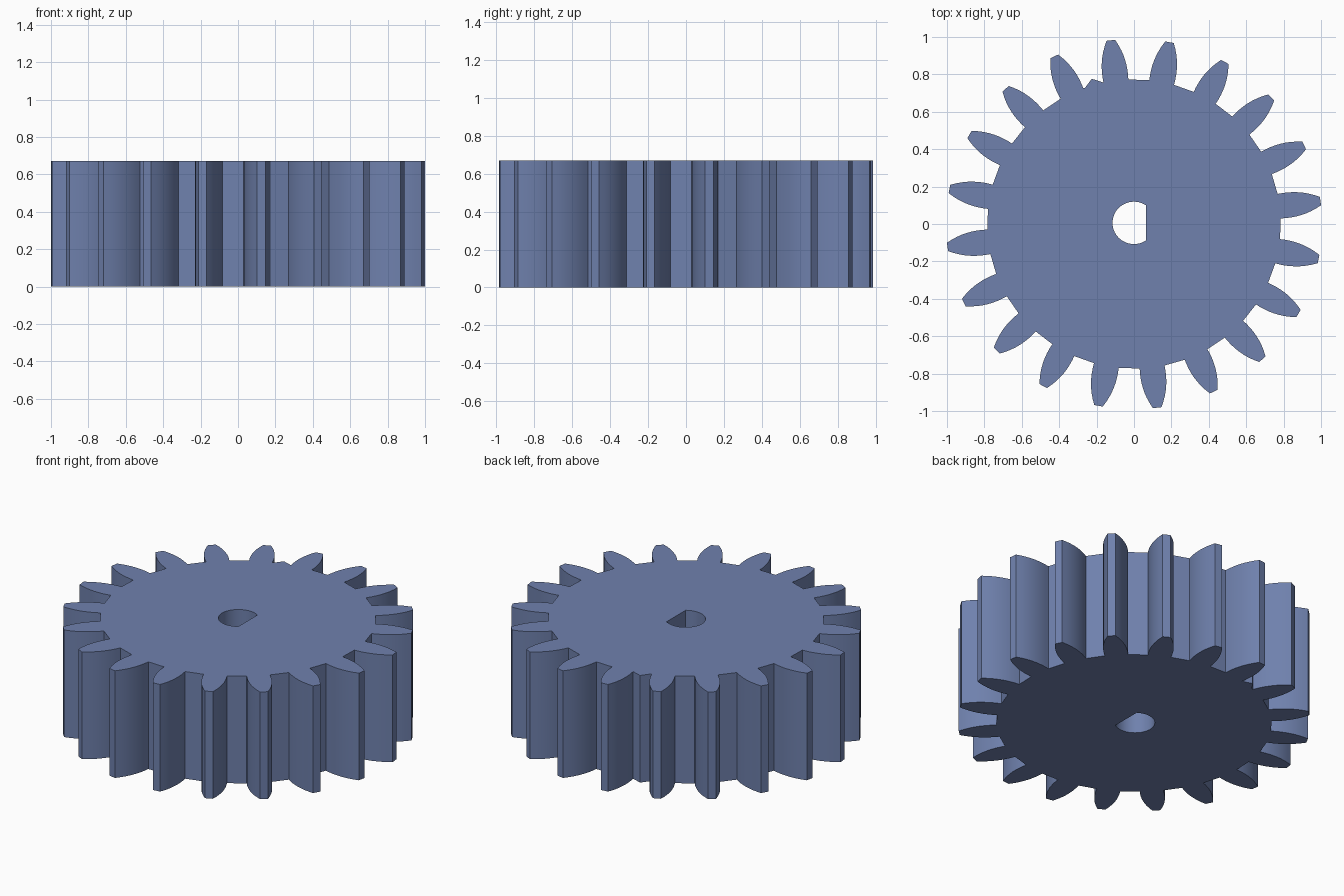
import bpy, bmesh
from math import cos, sin, acos, pi, radians

if "Cube" in bpy.data.objects:
    bpy.data.objects.remove(bpy.data.objects["Cube"])

TEETH, ROOT, SHOULDER, TIP = 20, 0.785, 0.975, 1.005
HEIGHT, Y_SCALE = 0.67, 0.985
BORE, FLAT_X = 0.115, 0.064


def polar(r, deg):
    return (r * cos(radians(deg)), r * sin(radians(deg)) * Y_SCALE)


# half of one tooth: (radius, half angle), bulging flank then a chamfered tip
flank = []
for i in range(8):
    t = i / 7
    flank.append((ROOT + (SHOULDER - ROOT) * t, 4.9 - 2.7 * t ** 2))
flank.append((TIP, 1.3))

# gear outline
outline = []
for k in range(TEETH):
    centre = 7.1 + k * 360 / TEETH
    outline += [polar(r, centre - a) for r, a in flank]
    outline += [polar(r, centre + a) for r, a in reversed(flank)]
    if k == 5:  # small raised sliver in one root gap
        outline += [polar(0.82, 106.0), polar(0.785, 109.4)]

# D-shaped bore
half = acos(FLAT_X / BORE)
N = 40
bore = []
for i in range(N + 1):
    a = half + (2 * pi - 2 * half) * i / N
    bore.append((BORE * cos(a), BORE * sin(a) * Y_SCALE + 0.006))

# extruded flat profile
curve = bpy.data.curves.new("gear", 'CURVE')
curve.dimensions = '2D'
curve.fill_mode = 'BOTH'
curve.extrude = HEIGHT / 2
for loop in (outline, bore):
    s = curve.splines.new('POLY')
    s.points.add(len(loop) - 1)
    for p, (x, y) in zip(s.points, loop):
        p.co = (x, y, 0, 1)
    s.use_cyclic_u = True
gear = bpy.data.objects.new("gear", curve)
bpy.context.collection.objects.link(gear)
bpy.context.view_layer.objects.active = gear
gear.select_set(True)
bpy.ops.object.convert(target='MESH')
gear = bpy.context.object

# weld caps to walls, sit the gear on the ground
bm = bmesh.new()
bm.from_mesh(gear.data)
bmesh.ops.remove_doubles(bm, verts=bm.verts, dist=1e-4)
bmesh.ops.recalc_face_normals(bm, faces=bm.faces)
low = min(v.co.z for v in bm.verts)
bmesh.ops.translate(bm, verts=bm.verts, vec=(0, 0, -low))
bm.to_mesh(gear.data)
bm.free()
bpy.ops.object.shade_smooth_by_angle(angle=radians(15))

# blue plastic
mat = bpy.data.materials.new("blue")
mat.diffuse_color = (0.16, 0.22, 0.42, 1)
mat.use_nodes = True
mat.node_tree.nodes["Principled BSDF"].inputs["Base Color"].default_value = mat.diffuse_color
gear.data.materials.clear()
gear.data.materials.append(mat)
